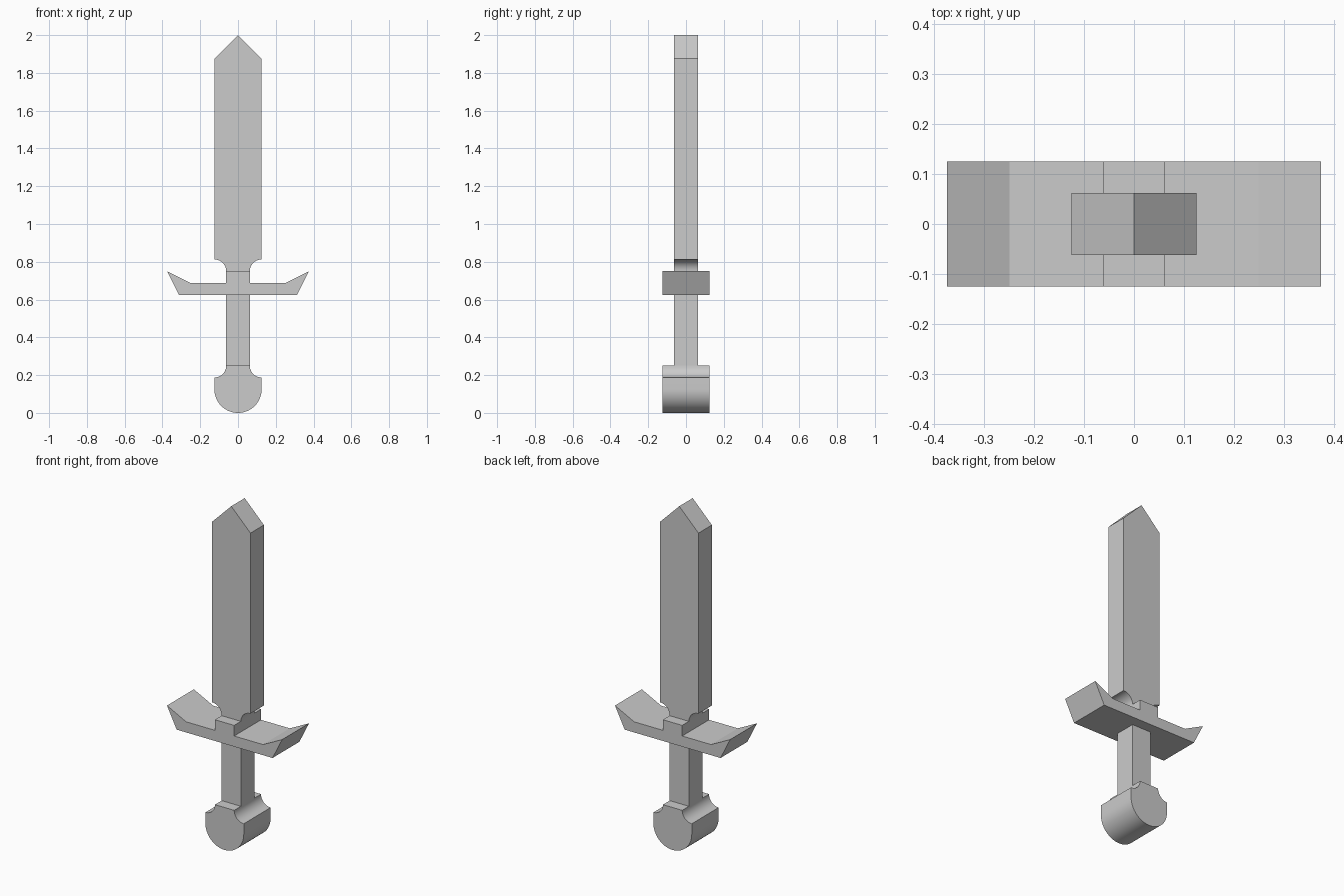
import bpy, bmesh
from math import sin, cos, radians

if "Cube" in bpy.data.objects:
    bpy.data.objects.remove(bpy.data.objects["Cube"])


def arc(cx, cz, r, start, end, n):
    """Points (x, z) along a circular arc, angles in degrees."""
    angles = [radians(start + (end - start) * i / n) for i in range(n + 1)]
    return [(cx + r * cos(a), cz + r * sin(a)) for a in angles]


def slab(name, half, depth):
    """Mirror a right-hand profile (bottom to top) and extrude it along y."""
    left = [(-x, z) for x, z in reversed(half) if x > 1e-6]
    bm = bmesh.new()
    face = bm.faces.new([bm.verts.new((x, -depth / 2, z)) for x, z in half + left])
    ext = bmesh.ops.extrude_face_region(bm, geom=[face], use_keep_orig=True)
    moved = [g for g in ext["geom"] if isinstance(g, bmesh.types.BMVert)]
    bmesh.ops.translate(bm, verts=moved, vec=(0, depth, 0))
    bmesh.ops.recalc_face_normals(bm, faces=bm.faces)
    mesh = bpy.data.meshes.new(name)
    bm.to_mesh(mesh)
    bm.free()
    obj = bpy.data.objects.new(name, mesh)
    bpy.context.collection.objects.link(obj)
    bpy.ops.object.select_all(action='DESELECT')
    obj.select_set(True)
    bpy.context.view_layer.objects.active = obj
    bpy.ops.object.shade_smooth_by_angle(angle=radians(25))
    return obj


# Pommel: round bottom, concave shoulders up to the grip
slab("pommel",
     arc(0, 0.125, 0.125, -90, 0, 16) + arc(0.125, 0.25, 0.0625, 270, 180, 10),
     0.25)

# Grip: square bar
slab("grip", [(0.0625, 0.25), (0.0625, 0.625)], 0.125)

# Crossguard: upturned pointed ends and a raised centre block
slab("crossguard",
     [(0.3125, 0.625), (0.375, 0.75), (0.25, 0.6875),
      (0.0625, 0.6875), (0.0625, 0.75)],
     0.25)

# Blade: concave neck at the base, straight edges, pointed tip
slab("blade",
     arc(0.125, 0.75, 0.0625, 180, 90, 10) + [(0.125, 1.875), (0, 2)],
     0.125)
